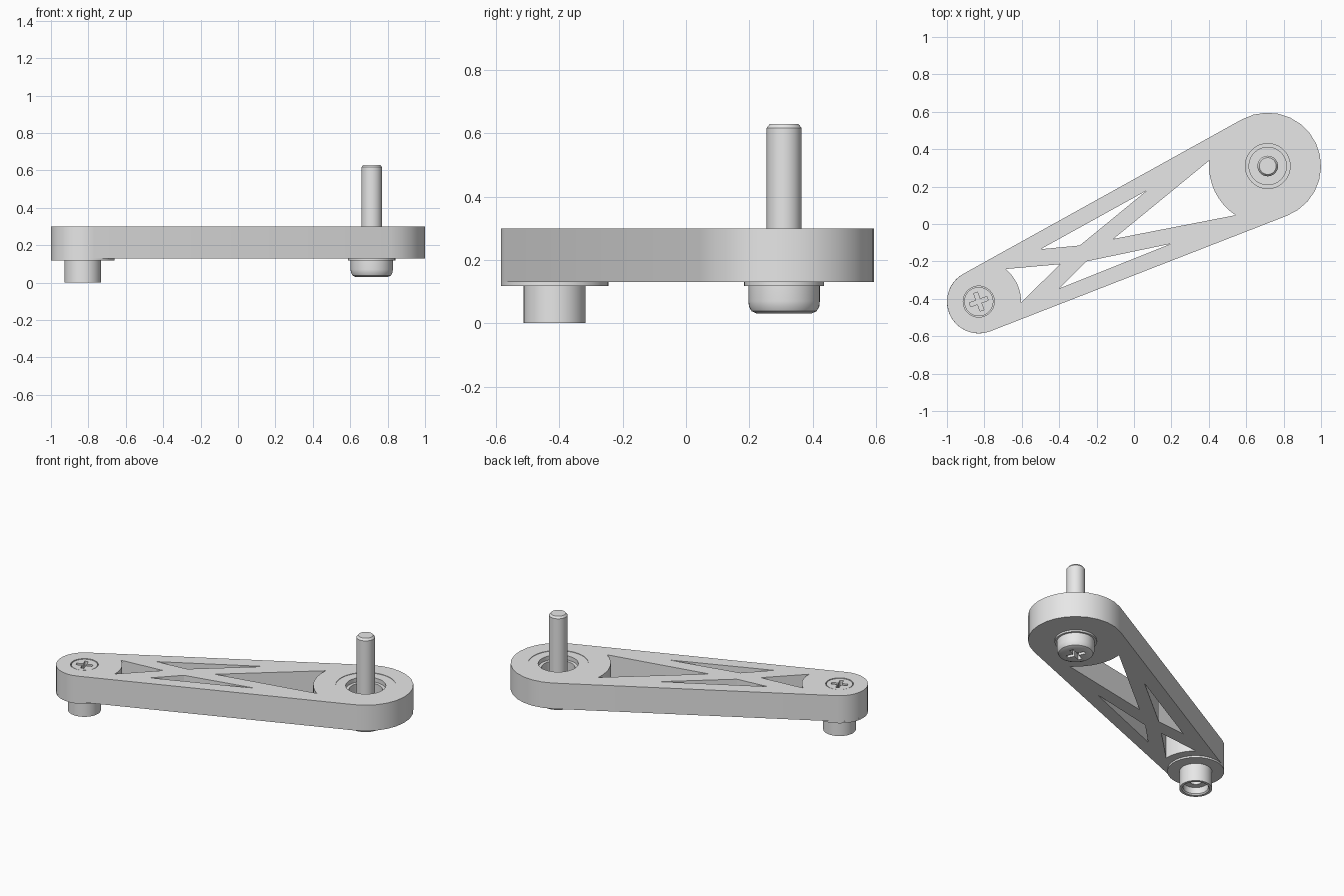
import bpy, bmesh
from math import cos, sin, radians, degrees, atan2, asin, hypot
from mathutils import Matrix

if "Cube" in bpy.data.objects:
    bpy.data.objects.remove(bpy.data.objects["Cube"])

GREY = (0.8, 0.8, 0.8, 1)
grey = bpy.data.materials.new("plain grey")
grey.use_nodes = True
grey.diffuse_color = GREY
grey.node_tree.nodes["Principled BSDF"].inputs["Base Color"].default_value = GREY

BIG, BIG_R = (0.715, 0.31), 0.285
SMALL, SMALL_R = (-0.83, -0.415), 0.17
TOP, BOTTOM = 0.30, 0.13


def select(obj):
    bpy.ops.object.select_all(action='DESELECT')
    obj.select_set(True)
    bpy.context.view_layer.objects.active = obj


def finish(obj):
    """Clean the mesh, then colour and shade it."""
    bm = bmesh.new()
    bm.from_mesh(obj.data)
    bmesh.ops.remove_doubles(bm, verts=bm.verts, dist=0.0002)
    bmesh.ops.recalc_face_normals(bm, faces=bm.faces)
    bm.to_mesh(obj.data)
    bm.free()
    obj.data.materials.clear()
    obj.data.materials.append(grey)
    select(obj)
    bpy.ops.object.shade_smooth_by_angle(angle=radians(30))


def arc(centre, r, start, end, n):
    """Points on an arc, angles in degrees."""
    angles = [radians(start + (end - start) * i / n) for i in range(n + 1)]
    return [(centre[0] + r * cos(a), centre[1] + r * sin(a)) for a in angles]


def circle(centre, r, n=48):
    return arc(centre, r, 0, 360, n)[:-1]


def prism(name, loops, z0, z1):
    """Extrude an outline; further loops become holes."""
    curve = bpy.data.curves.new(name, 'CURVE')
    curve.dimensions, curve.fill_mode = '2D', 'BOTH'
    curve.extrude = (z1 - z0) / 2
    for loop in loops:
        spline = curve.splines.new('POLY')
        spline.points.add(len(loop) - 1)
        for point, (x, y) in zip(spline.points, loop):
            point.co = (x, y, 0, 1)
        spline.use_cyclic_u = True
    obj = bpy.data.objects.new(name, curve)
    bpy.context.collection.objects.link(obj)
    select(obj)
    bpy.ops.object.convert(target='MESH')
    obj = bpy.context.object
    obj.data.transform(Matrix.Translation((0, 0, (z0 + z1) / 2)))
    finish(obj)
    return obj


def lathe(name, centre, profile, n=48):
    """Revolve (radius, height) points about a vertical axis."""
    bm = bmesh.new()
    verts = [bm.verts.new((r, 0, z)) for r, z in profile]
    edges = [bm.edges.new(pair) for pair in zip(verts, verts[1:])]
    bmesh.ops.spin(bm, geom=verts + edges, cent=(0, 0, 0), axis=(0, 0, 1),
                   angle=radians(360), steps=n, use_merge=True)
    mesh = bpy.data.meshes.new(name)
    bm.to_mesh(mesh)
    bm.free()
    mesh.transform(Matrix.Translation((*centre, 0)))
    obj = bpy.data.objects.new(name, mesh)
    bpy.context.collection.objects.link(obj)
    finish(obj)
    return obj


def cut_cross(obj, centre, z0, z1, turn, length=0.05, width=0.011):
    """Sink a cross-shaped drive slot into a screw head."""
    plus = []
    for q in range(4):
        a = radians(turn + 90 * q)
        for u, v in ((length, -width), (length, width), (width, width)):
            plus.append((centre[0] + u * cos(a) - v * sin(a),
                         centre[1] + u * sin(a) + v * cos(a)))
    cutter = prism("slot_cutter", [plus], z0, z1)
    cutter.hide_render = True
    mod = obj.modifiers.new("slot", 'BOOLEAN')
    mod.operation, mod.object, mod.solver = 'DIFFERENCE', cutter, 'EXACT'
    select(obj)
    bpy.ops.object.modifier_apply(modifier=mod.name)
    bpy.data.objects.remove(cutter)
    finish(obj)


# Tapered arm outline: two end arcs joined by their common tangents
dx, dy = BIG[0] - SMALL[0], BIG[1] - SMALL[1]
axis = degrees(atan2(dy, dx))
half = 90 + degrees(asin((BIG_R - SMALL_R) / hypot(dx, dy)))
outline = (arc(BIG, BIG_R, axis - half, axis + half, 14)
           + arc(SMALL, SMALL_R, axis + half, axis + 360 - half, 16))

# Triangular lightening windows
windows = [
    arc(BIG, 0.314, 236.8, 174.6, 8) + [(-0.11, -0.08)],
    [(0.07, 0.18), (-0.50, -0.135), (-0.29, -0.115)],
    [(0.20, -0.105), (-0.255, -0.20), (-0.40, -0.345)],
    arc(SMALL, 0.226, 50.4, -1.3, 8) + [(-0.395, -0.215)],
]
prism("arm", [outline, circle(BIG, 0.18), circle(SMALL, 0.083)] + windows,
      BOTTOM, TOP)

# Bearing seated in the wide end
lathe("bearing", BIG, [
    (0, BOTTOM), (0.18, BOTTOM), (0.18, 0.297), (0.12, 0.297),
    (0.12, 0.27), (0.10, 0.27), (0.10, 0.20), (0, 0.20)])

# Bolt through the bearing, head underneath
bolt = lathe("bolt", BIG, [
    (0, 0.03), (0.085, 0.03), (0.103, 0.038), (0.111, 0.053), (0.113, 0.07),
    (0.113, 0.118), (0.126, 0.118), (0.126, BOTTOM), (0.055, BOTTOM),
    (0.055, 0.617), (0.045, 0.63), (0, 0.63)])
cut_cross(bolt, BIG, 0, 0.07, axis, length=0.06, width=0.013)

# Shoulder and hollow foot under the narrow end
lathe("foot", SMALL, [
    (0, BOTTOM), (SMALL_R, BOTTOM), (SMALL_R, 0.118), (0.098, 0.118),
    (0.098, 0), (0.082, 0), (0.075, 0.008), (0.075, 0.05), (0.036, 0.05),
    (0.036, 0.09), (0, 0.09)])

# Flush screw in the narrow end
screw = lathe("flush_screw", SMALL, [
    (0, BOTTOM), (0.078, BOTTOM), (0.078, 0.298), (0, 0.298)])
cut_cross(screw, SMALL, 0.26, 0.32, 20)
